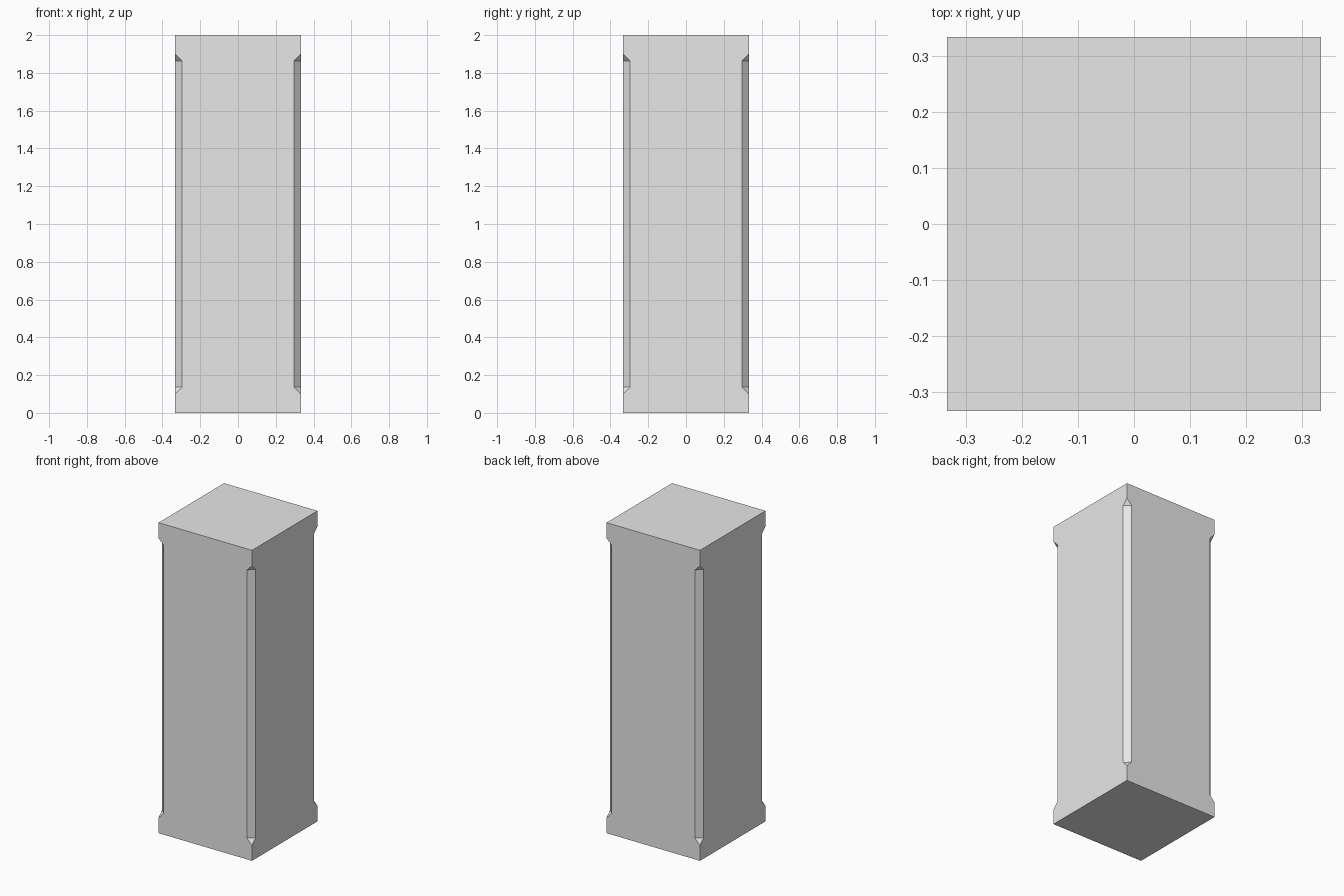
import bpy, bmesh, math
from mathutils import Matrix

if "Cube" in bpy.data.objects:
    bpy.data.objects.remove(bpy.data.objects["Cube"])

H = 2.0      # pillar height
A = 0.333    # half width
C = 0.036    # corner chamfer size
TIP = 0.10   # height where the chamfer stop starts

stone = bpy.data.materials.new("pale_grey_stone")
stone.diffuse_color = (0.8, 0.8, 0.8, 1)
stone.use_nodes = True
stone.node_tree.nodes["Principled BSDF"].inputs["Base Color"].default_value = stone.diffuse_color

bm = bmesh.new()


def add_face(points, turn):
    bm.faces.new([bm.verts.new(turn @ p) for p in points])


def pts(rows):
    from mathutils import Vector
    return [Vector(r) for r in rows]


# right-hand half outline of the front face, bottom to top
half = [(A, 0), (A, TIP), (A - C, TIP + C), (A - C, H - TIP - C), (A, H - TIP), (A, H)]
outline = half + [(-x, z) for x, z in reversed(half)]
lo, hi = TIP + C, H - TIP - C

for i in range(4):
    turn = Matrix.Rotation(i * math.pi / 2, 3, 'Z')
    # side face with notched edges
    add_face(pts([(x, -A, z) for x, z in outline]), turn)
    # stopped corner chamfer with pointed ends
    add_face(pts([(A - C, -A, lo), (A, -A + C, lo), (A, -A + C, hi), (A - C, -A, hi)]), turn)
    add_face(pts([(A, -A, TIP), (A, -A + C, lo), (A - C, -A, lo)]), turn)
    add_face(pts([(A, -A, H - TIP), (A - C, -A, hi), (A, -A + C, hi)]), turn)

# top and bottom caps
square = [(-A, -A), (A, -A), (A, A), (-A, A)]
flat = Matrix.Identity(3)
add_face(pts([(x, y, H) for x, y in square]), flat)
add_face(pts([(x, y, 0) for x, y in reversed(square)]), flat)

bmesh.ops.remove_doubles(bm, verts=bm.verts[:], dist=1e-4)
bmesh.ops.recalc_face_normals(bm, faces=bm.faces[:])

mesh = bpy.data.meshes.new("pillar")
bm.to_mesh(mesh)
bm.free()
mesh.materials.append(stone)
pillar = bpy.data.objects.new("pillar", mesh)
bpy.context.collection.objects.link(pillar)
